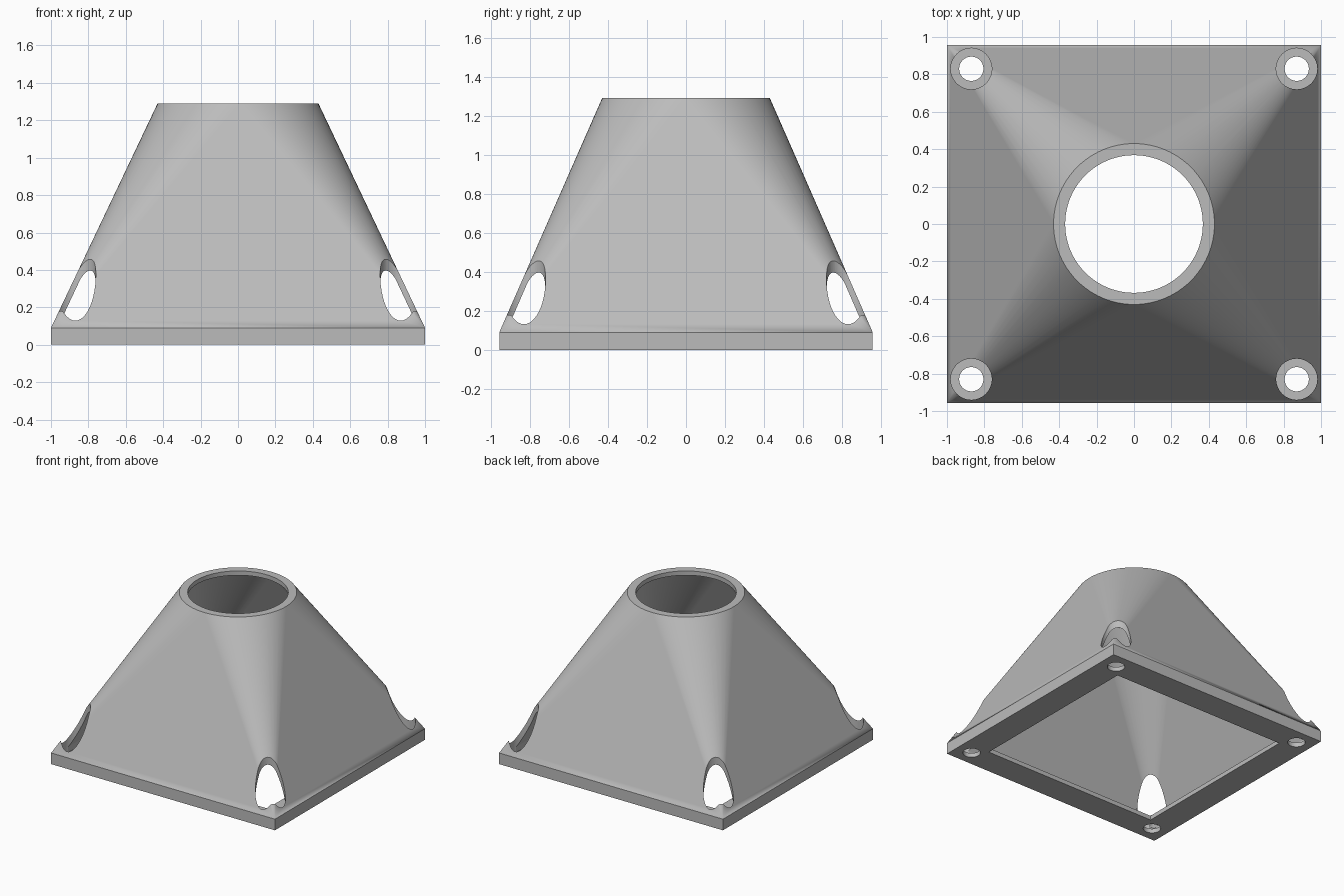
import bpy
import bmesh
from math import cos, sin, pi, radians

if "Cube" in bpy.data.objects:
    bpy.data.objects.remove(bpy.data.objects["Cube"], do_unlink=True)

HX, HY, BASE, TOP = 1.0, 0.957, 0.09, 1.29
PLATE = 0.035
SEGMENTS = 96

grey = bpy.data.materials.new("plain grey")
grey.use_nodes = True
grey.diffuse_color = (0.5, 0.5, 0.5, 1)
grey.node_tree.nodes["Principled BSDF"].inputs["Base Color"].default_value = (0.5, 0.5, 0.5, 1)


def rect(hx, hy, z):
    return [(sx * hx, sy * hy, z) for sx in (-1, 1) for sy in (-1, 1)]


def circle(r, z, x=0, y=0, n=SEGMENTS):
    return [(x + r * cos(2 * pi * i / n), y + r * sin(2 * pi * i / n), z) for i in range(n)]


def hull(name, points):
    """Solid wrapped around the given outlines."""
    bm = bmesh.new()
    for p in points:
        bm.verts.new(p)
    bmesh.ops.convex_hull(bm, input=bm.verts[:])
    bmesh.ops.dissolve_limit(bm, angle_limit=radians(0.05), verts=bm.verts[:], edges=bm.edges[:])
    bmesh.ops.recalc_face_normals(bm, faces=bm.faces[:])
    mesh = bpy.data.meshes.new(name)
    bm.to_mesh(mesh)
    bm.free()
    mesh.materials.append(grey)
    obj = bpy.data.objects.new(name, mesh)
    bpy.context.collection.objects.link(obj)
    return obj


def cut(target, cutter):
    mod = target.modifiers.new("cut", "BOOLEAN")
    mod.operation, mod.solver, mod.object = "DIFFERENCE", "EXACT", cutter
    bpy.context.view_layer.objects.active = target
    bpy.ops.object.modifier_apply(modifier=mod.name)
    bpy.data.objects.remove(cutter, do_unlink=True)


# Square base blending into a round top
body = hull("transition_hood", rect(HX, HY, 0) + rect(HX, HY, BASE) + circle(0.43, TOP))

# Hollow inside, leaving a thin wall and thin top and bottom plates
t = 0.03
cut(body, hull("cavity", rect(HX - t, HY - t, PLATE) + rect(HX - t, HY - t, BASE - 0.01)
               + circle(0.447 - t, TOP - PLATE)))

# Round opening in the top plate and rectangular opening in the bottom plate
cut(body, hull("top_opening", circle(0.368, TOP - 0.1) + circle(0.368, TOP + 0.1)))
cut(body, hull("bottom_opening", rect(0.78, 0.74, -0.1) + rect(0.78, 0.74, 0.06)))

# Tool clearance and bolt hole at each corner
for sx in (-1, 1):
    for sy in (-1, 1):
        x, y = sx * 0.87, sy * 0.83
        cut(body, hull("clearance", circle(0.11, PLATE, x, y, 48) + circle(0.11, 0.9, x, y, 48)))
        cut(body, hull("bolt_hole", circle(0.065, -0.1, x, y, 32) + circle(0.065, 0.1, x, y, 32)))

# Smooth curved corners with crisp edges
bpy.ops.object.select_all(action="DESELECT")
body.select_set(True)
bpy.context.view_layer.objects.active = body
bpy.ops.object.shade_smooth_by_angle(angle=radians(20))
weighted = body.modifiers.new("even_shading", "WEIGHTED_NORMAL")
weighted.keep_sharp = True
